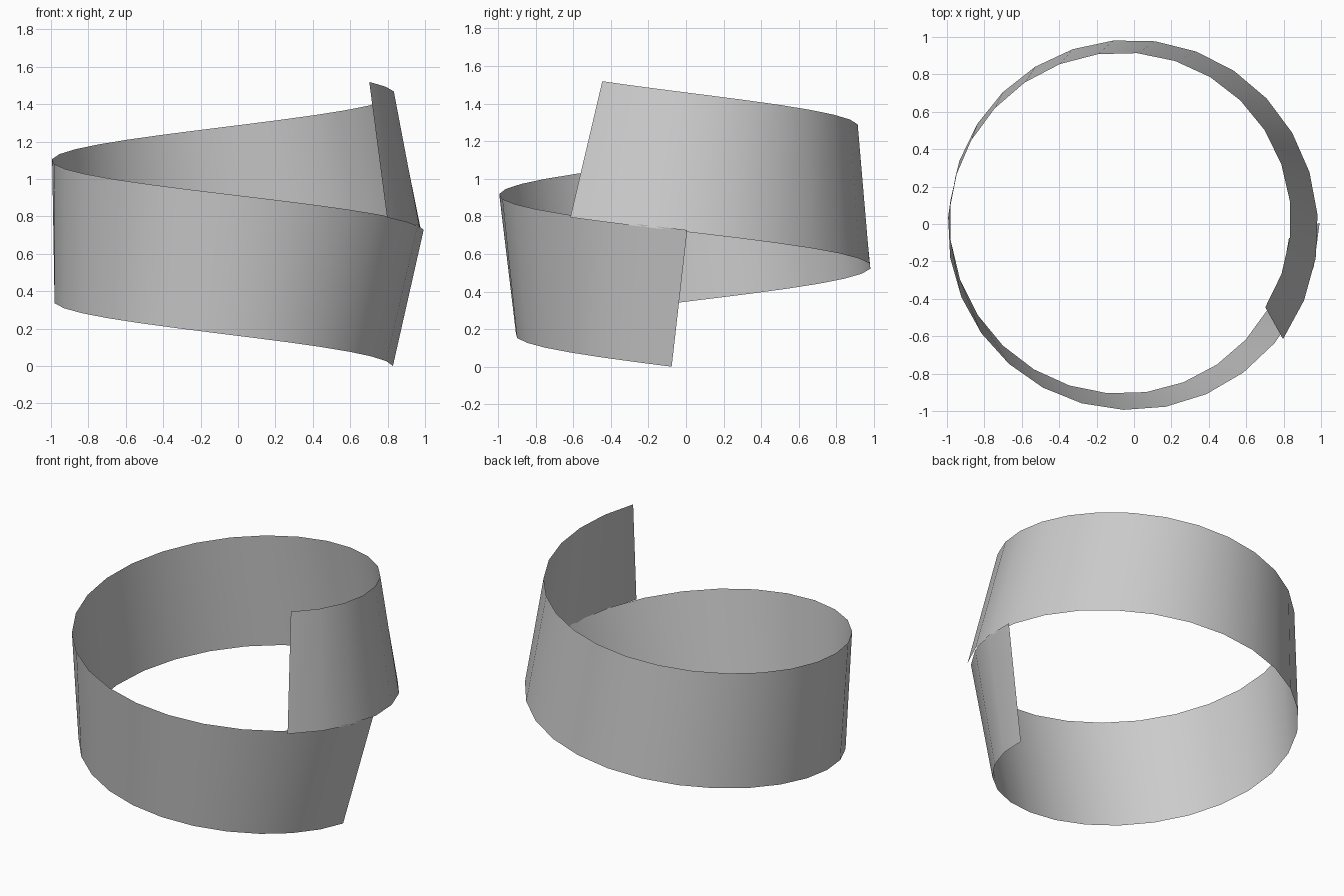
import bpy
import bmesh
from math import radians, pi
from mathutils import Vector, Matrix

cube = bpy.data.objects.get("Cube")
if cube:
    bpy.data.objects.remove(cube, do_unlink=True)

# Ribbon dimensions
SEGMENTS = 30
RADIUS = 0.951
CENTRE = Vector((-0.04, 0, 0))
START, SWEEP = radians(-2.1), radians(391.8)
Z_START, Z_END = 0.364, 1.157
WIDTH = 0.75
LEAN_START, LEAN_END = radians(12.4), radians(-13.4)
SLOPE = (Z_END - Z_START) / (SWEEP * RADIUS)


def cross_edge(t):
    """Bottom and top point of the ribbon at fraction t of its length."""
    turn = Matrix.Rotation(START - SWEEP * t, 3, 'Z')
    radial = turn @ Vector((1, 0, 0))
    along = (turn @ Vector((0, -1, 0)) + Vector((0, 0, SLOPE))).normalized()
    across = along.cross(radial).normalized()
    if across.z < 0:
        across.negate()
    lean = LEAN_START + (LEAN_END - LEAN_START) * t
    # Lean the cross edge outward or inward around the path
    across = across * Matrix.Rotation(lean, 2)[0][0] + radial * Matrix.Rotation(lean, 2)[1][0]
    mid = CENTRE + radial * RADIUS + Vector((0, 0, Z_START + (Z_END - Z_START) * t))
    return mid - across * WIDTH / 2, mid + across * WIDTH / 2


# Twisting helical ribbon
bm = bmesh.new()
rows = [[bm.verts.new(p) for p in cross_edge(i / SEGMENTS)] for i in range(SEGMENTS + 1)]
for (low_a, top_a), (low_b, top_b) in zip(rows, rows[1:]):
    bm.faces.new((low_b, low_a, top_a, top_b)).smooth = True
mesh = bpy.data.meshes.new("spiral_ribbon")
bm.to_mesh(mesh)
bm.free()
ribbon = bpy.data.objects.new("spiral_ribbon", mesh)
bpy.context.collection.objects.link(ribbon)

# Plain grey finish
grey = bpy.data.materials.new("light_grey")
grey.use_nodes = True
colour = (0.6, 0.6, 0.6, 1)
grey.diffuse_color = colour
grey.node_tree.nodes["Principled BSDF"].inputs["Base Color"].default_value = colour
mesh.materials.append(grey)
